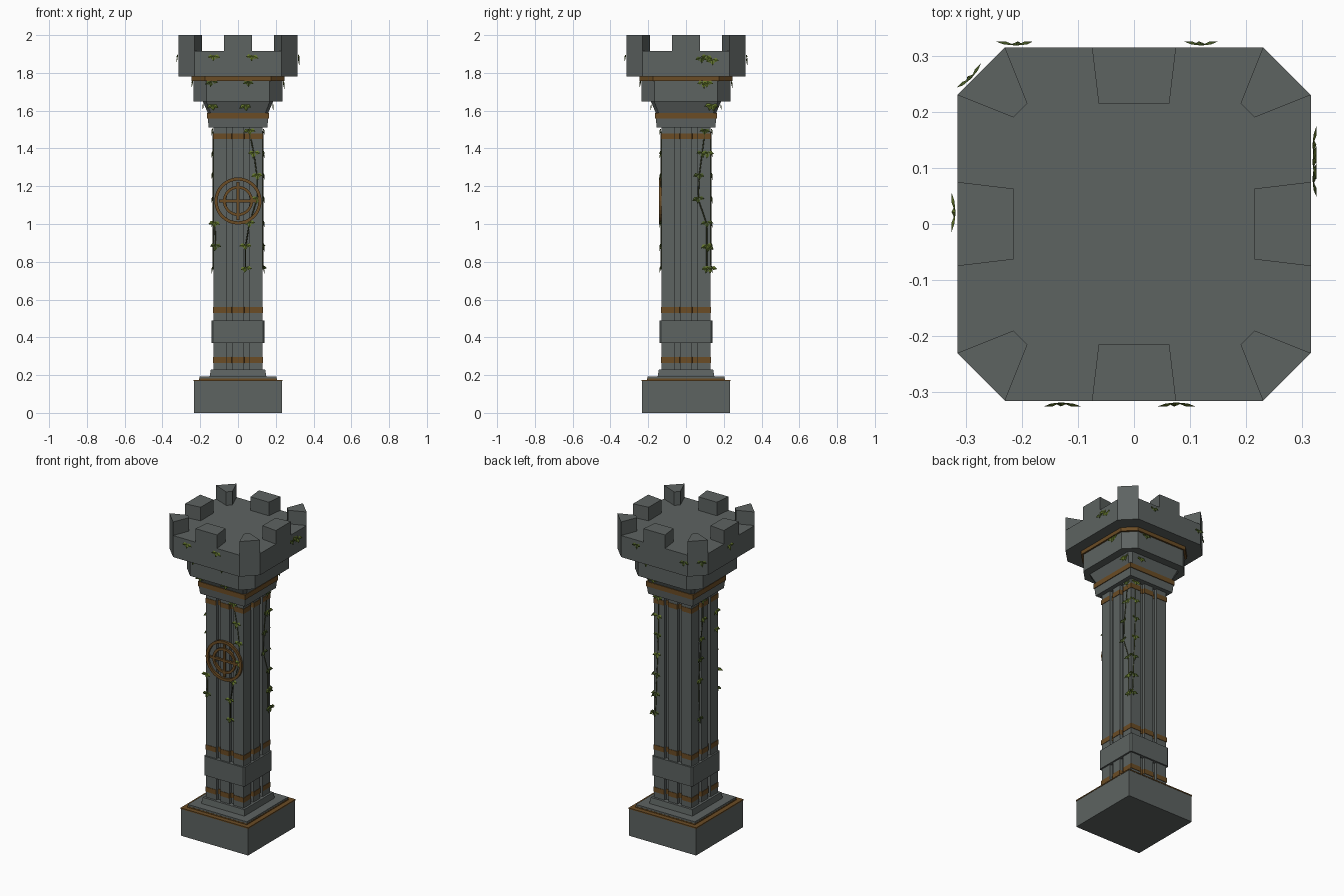
import bpy, bmesh, math, random
from mathutils import Vector, Matrix

if "Cube" in bpy.data.objects:
    bpy.data.objects.remove(bpy.data.objects["Cube"])
random.seed(4)

def mat(name, c):
    m = bpy.data.materials.new(name)
    m.diffuse_color = (*c, 1)
    m.use_nodes = True
    m.node_tree.nodes["Principled BSDF"].inputs["Base Color"].default_value = m.diffuse_color
    return m

STONE = mat("grey stone", (0.11, 0.125, 0.12))
BRONZE = mat("aged bronze", (0.145, 0.072, 0.018))
LEAF = mat("ivy green", (0.13, 0.19, 0.025))
DARK = mat("dark ivy green", (0.065, 0.10, 0.02))
STEM = mat("vine stem", (0.045, 0.055, 0.02))

def finish(name, bm, *mats):
    me = bpy.data.meshes.new(name)
    bm.to_mesh(me)
    bm.free()
    for m in mats:
        me.materials.append(m)
    ob = bpy.data.objects.new(name, me)
    bpy.context.collection.objects.link(ob)
    return ob

def add_prism(bm, pts, z0, z1, top=1.0):
    lo = [bm.verts.new((x, y, z0)) for x, y in pts]
    hi = [bm.verts.new((x * top, y * top, z1)) for x, y in pts]
    n = len(pts)
    fs = [bm.faces.new(lo[::-1]), bm.faces.new(hi)]
    fs += [bm.faces.new((lo[i], lo[(i + 1) % n], hi[(i + 1) % n], hi[i])) for i in range(n)]
    bmesh.ops.recalc_face_normals(bm, faces=fs)

def prism(name, pts, z0, z1, m, top=1.0):
    bm = bmesh.new()
    add_prism(bm, pts, z0, z1, top)
    return finish(name, bm, m)

def spin4(side):
    out = []
    for k in range(4):
        c, s = (1, 0, -1, 0)[k], (0, 1, 0, -1)[k]
        out += [(x * c - y * s, x * s + y * c) for x, y in side]
    return out

def square(h):
    return spin4([(-h, -h)])

def octagon(h, c):
    return spin4([(-c, -h), (c, -h)])

def fluted(h):
    # square with two grooves per side
    d, side = 0.113, [(-h, -h)]
    for g in (-0.045, 0.045):
        side += [(g - 0.014, -h), (g - 0.012, -d), (g + 0.012, -d), (g + 0.014, -h)]
    return spin4(side)

# base
prism("plinth", square(0.233), 0, 0.168, STONE)
prism("plinth_trim", square(0.235), 0.168, 0.175, BRONZE)
prism("base_step_trim", square(0.206), 0.175, 0.182, BRONZE)
prism("base_step", square(0.205), 0.182, 0.193, STONE)
prism("base_upper_step", square(0.15), 0.193, 0.23, STONE, 0.96)

# fluted shaft with bronze rings and a plain stone collar
prism("shaft", fluted(0.13), 0.23, 1.515, STONE)
for i, z in enumerate((0.28, 0.545, 1.465)):
    prism(f"shaft_ring_{i}", [(x * 1.02, y * 1.02) for x, y in fluted(0.13)],
          z - 0.015, z + 0.015, BRONZE)
prism("collar", octagon(0.14, 0.133), 0.37, 0.49, STONE)

# capital
prism("capital_slab", square(0.155), 1.51, 1.558, STONE, 1.03)
prism("capital_ring", square(0.164), 1.558, 1.588, BRONZE)
prism("capital_neck", octagon(0.16, 0.145), 1.588, 1.648, STONE, 1.16)
prism("capital_block", octagon(0.235, 0.168), 1.648, 1.757, STONE)
prism("crown_ring", octagon(0.245, 0.176), 1.757, 1.78, BRONZE)
prism("crown", octagon(0.315, 0.23), 1.78, 1.915, STONE)

# battlements
bm = bmesh.new()
mid = [(-0.075, -0.315), (0.075, -0.315), (0.063, -0.215), (-0.063, -0.215)]
cor = [(0.23, -0.315), (0.315, -0.23), (0.215, -0.19), (0.19, -0.215)]
for shape in (mid, cor):
    quads = spin4(shape)
    for k in range(4):
        add_prism(bm, quads[4 * k:4 * k + 4], 1.915, 2.0)
finish("battlements", bm, STONE)

# round bronze emblem on the front
bm = bmesh.new()
def ring(r0, r1, y0, y1, n=32):
    sec = [(r0, y0), (r1, y0), (r1, y1), (r0, y1)]
    vs = [[bm.verts.new((r * math.cos(2 * math.pi * i / n), y, 1.122 + r * math.sin(2 * math.pi * i / n)))
           for r, y in sec] for i in range(n)]
    for i in range(n):
        a, b = vs[i], vs[(i + 1) % n]
        for j in range(4):
            k = (j + 1) % 4
            bm.faces.new((a[j], a[k], b[k], b[j]))
ring(0.108, 0.125, -0.142, -0.125)
ring(0.065, 0.08, -0.140, -0.125)
for sx, sz in ((0.2, 0.014), (0.014, 0.2)):
    bmesh.ops.create_cube(bm, size=1, matrix=Matrix.Translation((0, -0.132, 1.122)) @
                          Matrix.Diagonal((sx, 0.014, sz, 1)))
bmesh.ops.recalc_face_normals(bm, faces=bm.faces[:])
finish("emblem", bm, BRONZE)

# ivy: each vine lies on one side and lists (sideways offset, height)
def reach(z):
    for top, d in ((1.51, 0.131), (1.59, 0.163), (1.65, 0.18), (1.757, 0.236), (1.78, 0.246)):
        if z < top:
            return d
    return 0.316

leaves = bmesh.new()
def leaf(p, n):
    t = Vector((0, 0, 1)).cross(n)
    up = Vector((0, 0, 1))
    mi = 0 if random.random() < 0.7 else 1
    p = p + up * 0.012
    for a in (-68, 0, 68):
        a = math.radians(a + random.uniform(-12, 12))
        L = random.uniform(0.03, 0.038)
        d = t * math.sin(a) - up * math.cos(a)
        w = d.cross(n) * 0.011
        v = [leaves.verts.new(q) for q in (p + n * 0.002, p + d * L * .5 + w + n * 0.004,
             p + d * L + n * 0.009, p + d * L * .5 - w + n * 0.004, p + d * L * .5 + n * 0.009)]
        for i in range(4):
            leaves.faces.new((v[i], v[(i + 1) % 4], v[4])).material_index = mi

def side_axes(k):
    n = Vector(((0, -1, 0), (1, 0, 0), (0, 1, 0), (-1, 0, 0))[k])
    return n, Vector((0, 0, 1)).cross(n)

Z = (1.88, 1.745, 1.62, 1.49, 1.37, 1.255, 1.13, 1.0, 0.88, 0.76)
vines = {  # name: (side, offsets at heights Z)
    "front_vine": (0, (0.075, 0.055, 0.04, 0.06, 0.085, 0.1, 0.1, 0.06, 0.04, 0.04)),
    "front_left_vine": (0, (-0.13, -0.14, -0.135, None, None, None, None, -0.122, -0.118, None)),
    "right_vine": (1, (0.11, 0.11, 0.13, 0.1, 0.085, 0.07, 0.065, 0.11, 0.11, 0.11)),
    "back_vine": (2, (-0.12, -0.11, -0.1, -0.1, -0.1, -0.1, -0.105, -0.11, -0.115, -0.12)),
    "left_vine": (3, (-0.02, -0.03, -0.03, -0.02, -0.02, -0.04, -0.05, -0.06, None, -0.055)),
}
for name, (k, offs) in vines.items():
    n, t = side_axes(k)
    path = []
    for o, z in zip(offs, Z):
        if o is None:
            continue
        p = n * reach(z) + t * o + Vector((0, 0, z))
        leaf(p, n)
        if z < 1.5:
            path.append(p)
    cu = bpy.data.curves.new(name, "CURVE")
    cu.dimensions = "3D"
    cu.bevel_depth = 0.003
    cu.bevel_resolution = 0
    sp = cu.splines.new("POLY")
    sp.points.add(len(path) - 1)
    for q, p in zip(sp.points, path):
        q.co = (*p, 1)
    cu.materials.append(STEM)
    bpy.context.collection.objects.link(bpy.data.objects.new(name, cu))

# a few extra leaves on the crown and edges
for k, o, z in ((2, 0.21, 1.86), (1, 0.08, 1.87), (1, 0.14, 1.86), (1, 0.14, 1.62),
                (1, 0.09, 1.74), (1, 0.115, 1.37), (1, 0.12, 0.87), (1, 0.13, 0.76),
                (3, 0.11, 1.37), (3, 0.11, 1.26)):
    n, t = side_axes(k)
    leaf(n * reach(z) + t * o + Vector((0, 0, z)), n)
diag = Vector((-1, 1, 0)).normalized()
leaf(Vector((-0.288, 0.257, 1.86)) + diag * 0.001, diag)
finish("ivy_leaves", leaves, LEAF, DARK)
